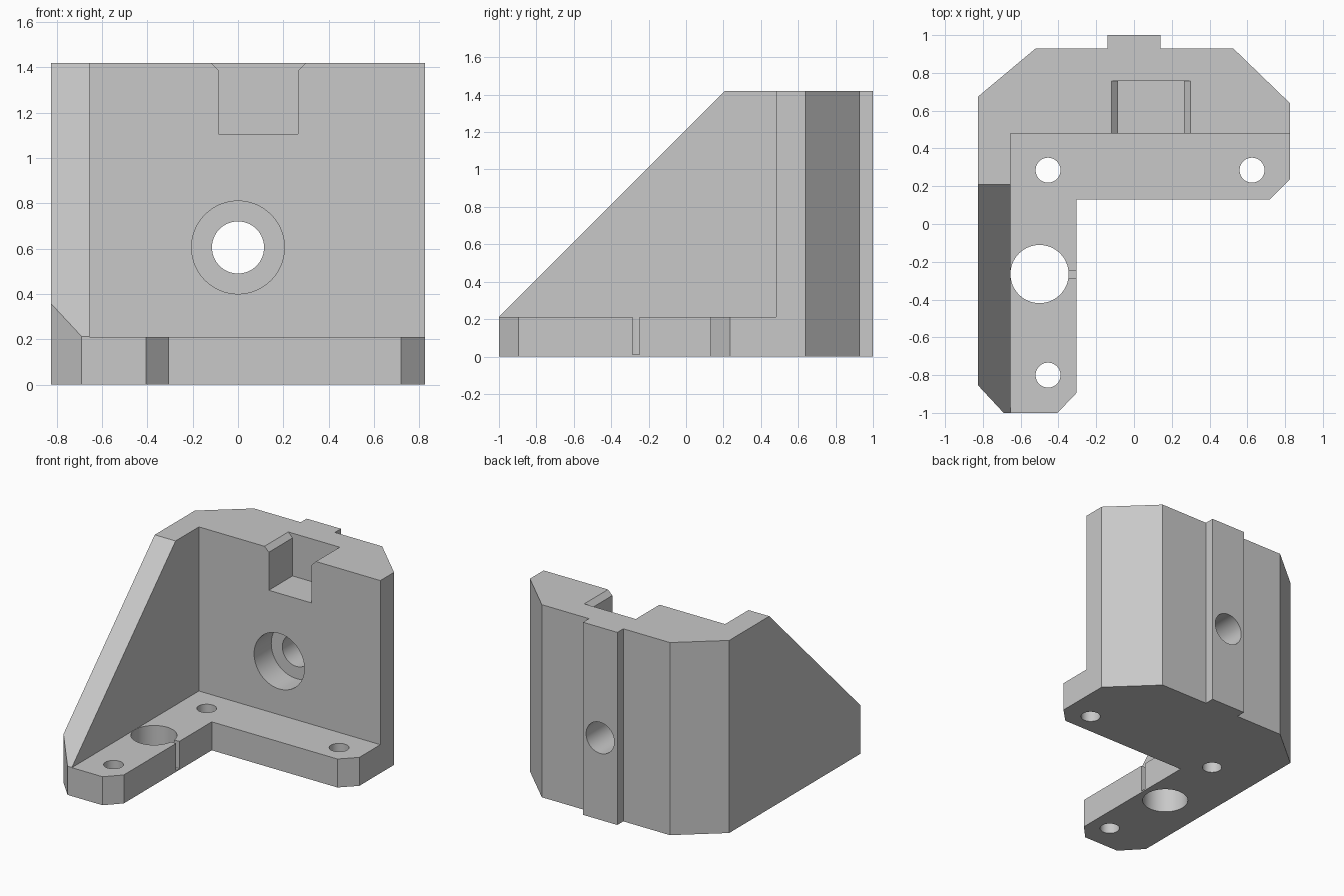
import bpy, bmesh, math
from mathutils import Vector

cube = bpy.data.objects.get("Cube")
if cube:
    bpy.data.objects.remove(cube, do_unlink=True)

# Single grey material
grey = bpy.data.materials.new("light_grey")
grey.use_nodes = True
COLOR = (0.58, 0.58, 0.58, 1)
grey.diffuse_color = COLOR
for node in grey.node_tree.nodes:
    if node.type == 'BSDF_PRINCIPLED':
        node.inputs["Base Color"].default_value = COLOR


def prism(name, profile, axis, lo, hi):
    """Extrude a 2D profile along an axis from lo to hi."""
    place = {'X': lambda a, b, c: (c, a, b),
             'Y': lambda a, b, c: (a, c, b),
             'Z': lambda a, b, c: (a, b, c)}[axis]
    bm = bmesh.new()
    face = bm.faces.new([bm.verts.new(place(a, b, lo)) for a, b in profile])
    ext = bmesh.ops.extrude_face_region(bm, geom=[face])
    verts = [g for g in ext["geom"] if isinstance(g, bmesh.types.BMVert)]
    bmesh.ops.translate(bm, verts=verts, vec=Vector(place(0, 0, hi - lo)))
    bmesh.ops.recalc_face_normals(bm, faces=bm.faces[:])
    mesh = bpy.data.meshes.new(name)
    bm.to_mesh(mesh)
    bm.free()
    mesh.materials.append(grey)
    obj = bpy.data.objects.new(name, mesh)
    bpy.context.collection.objects.link(obj)
    return obj


def rect(a0, b0, a1, b1):
    return [(a0, b0), (a1, b0), (a1, b1), (a0, b1)]


def circle(a, b, r, n=64):
    return [(a + r * math.cos(math.tau * i / n), b + r * math.sin(math.tau * i / n))
            for i in range(n)]


TOP, FLOOR, WALL = 1.42, 0.21, 0.48

# Full-height block with the bracket's footprint, including the rear key
footprint = [(-0.69, -1), (-0.405, -1), (-0.305, -0.895), (-0.305, 0.13),
             (0.72, 0.13), (0.825, 0.235), (0.825, 0.64), (0.525, 0.93),
             (0.14, 0.93), (0.14, 1), (-0.14, 1), (-0.14, 0.93),
             (-0.52, 0.93), (-0.825, 0.675), (-0.825, -0.855)]
bracket = prism("corner_bracket", footprint, 'Z', 0, TOP)

cutters = [
    # Open space above the foot, in front of the wall and beside the gusset
    prism("foot_space", rect(-0.655, -2, 2, WALL), 'Z', FLOOR, 2),
    # Sloping edge of the side gusset
    prism("gusset_slope", [(-2, -0.788), (1, 2.212), (-2, 2.212)], 'X', -1, -0.6),
    # Notch in the top of the wall with chamfered lips
    prism("top_notch", [(-0.085, 1.105), (0.265, 1.105), (0.265, 1.385),
                        (0.3, TOP), (0.3, 1.6), (-0.12, 1.6), (-0.12, TOP),
                        (-0.085, 1.385)], 'Y', 0.3, 0.757),
    # Counterbored hole through the wall
    prism("counterbore", circle(0, 0.605, 0.205), 'Y', 0.3, WALL + 0.2),
    prism("wall_hole", circle(0, 0.605, 0.115), 'Y', 0.4, 1.2),
    # Large hole in the foot and the narrow slit leading to it
    prism("large_foot_hole", circle(-0.5, -0.265, 0.154), 'Z', -0.1, 0.4),
    prism("foot_slit", rect(-0.4, -0.285, -0.2, -0.248), 'Z', 0.01, 0.4),
]
# Screw holes in the foot
for x, y in [(-0.455, 0.285), (0.625, 0.285), (-0.455, -0.8)]:
    cutters.append(prism("screw_hole", circle(x, y, 0.066), 'Z', -0.1, 0.4))

for cutter in cutters:
    cutter.hide_render = True
    mod = bracket.modifiers.new(cutter.name, 'BOOLEAN')
    mod.operation = 'DIFFERENCE'
    mod.solver = 'EXACT'
    mod.object = cutter

# Bake the cuts and discard the cutters
graph = bpy.context.evaluated_depsgraph_get()
baked = bpy.data.meshes.new_from_object(bracket.evaluated_get(graph))
bracket.modifiers.clear()
bracket.data = baked
for cutter in cutters:
    bpy.data.objects.remove(cutter, do_unlink=True)

# A single material slot for every face
baked.materials.clear()
baked.materials.append(grey)
for poly in baked.polygons:
    poly.material_index = 0

# Smooth bores, crisp edges
bpy.ops.object.select_all(action='DESELECT')
bracket.select_set(True)
bpy.context.view_layer.objects.active = bracket
bpy.ops.object.shade_smooth_by_angle(angle=math.radians(25))
